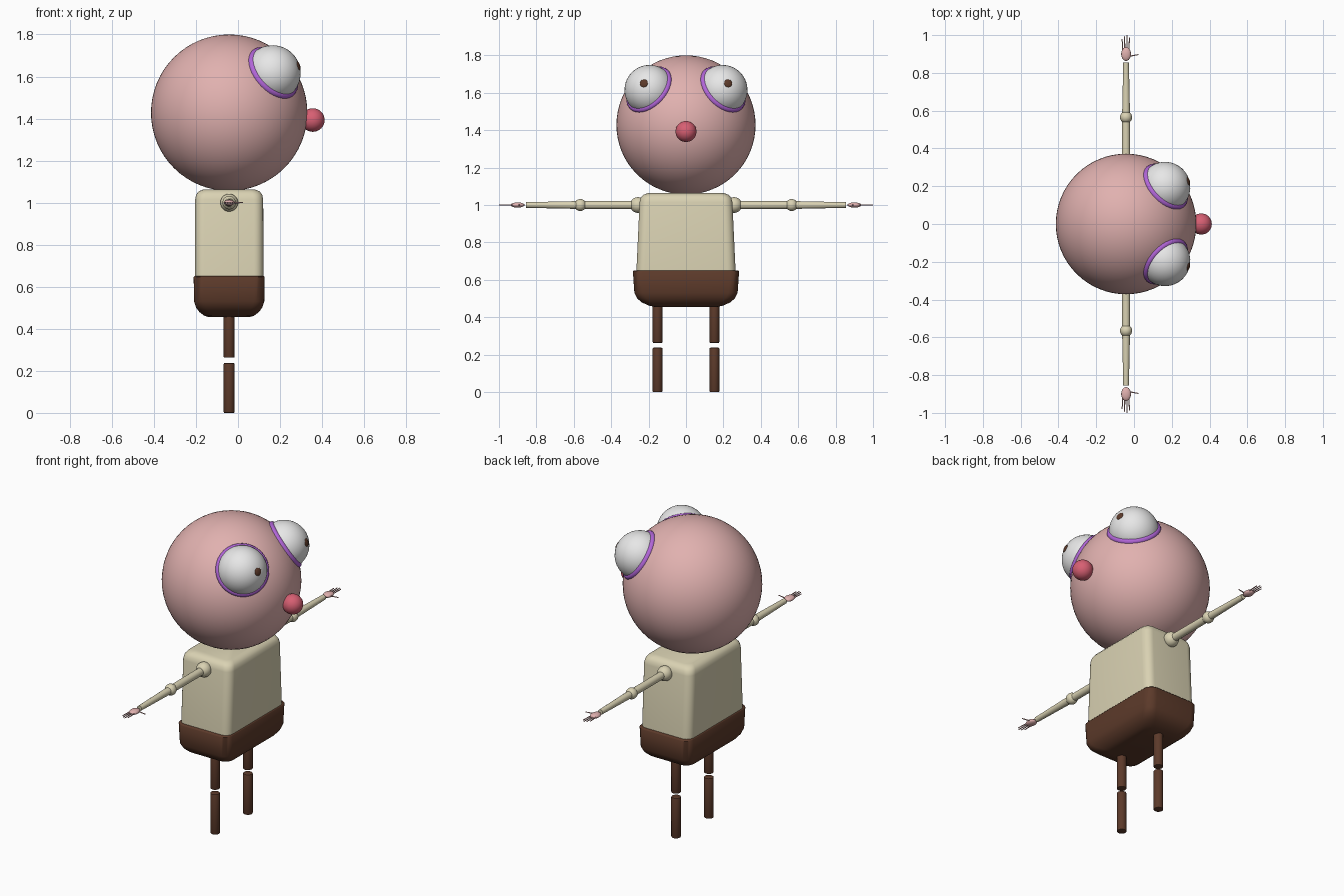
import bpy, bmesh, math
from mathutils import Vector, Matrix

if "Cube" in bpy.data.objects:
    bpy.data.objects.remove(bpy.data.objects["Cube"])

CX = -0.042                                   # body axis in x; the figure faces +x


def mat(name, r, g, b):
    m = bpy.data.materials.new(name)
    m.diffuse_color = (r, g, b, 1)
    m.use_nodes = True
    m.node_tree.nodes["Principled BSDF"].inputs["Base Color"].default_value = m.diffuse_color
    return m


SKIN = mat("skin_pink", 0.75, 0.44, 0.43)
SHIRT = mat("cream", 0.70, 0.645, 0.45)
BROWN = mat("dark_brown", 0.107, 0.042, 0.023)
WHITE = mat("eye_white", 0.80, 0.80, 0.80)
PURPLE = mat("purple", 0.44, 0.13, 0.68)
RED = mat("nose_red", 0.68, 0.115, 0.17)


def finish(bm, name, material, angle=40):
    bmesh.ops.recalc_face_normals(bm, faces=bm.faces)
    me = bpy.data.meshes.new(name)
    bm.to_mesh(me)
    bm.free()
    me.materials.append(material)
    ob = bpy.data.objects.new(name, me)
    bpy.context.collection.objects.link(ob)
    bpy.ops.object.select_all(action='DESELECT')
    ob.select_set(True)
    bpy.context.view_layer.objects.active = ob
    bpy.ops.object.shade_smooth_by_angle(angle=math.radians(angle))
    return ob


def turn(direction):
    return Vector(direction).to_track_quat('Z', 'Y').to_matrix().to_4x4()


def ball(name, loc, size, material, axis=(0, 0, 1), seg=32):
    """Ellipsoid whose local z points along axis."""
    bm = bmesh.new()
    bmesh.ops.create_uvsphere(bm, u_segments=seg, v_segments=seg // 2, radius=1)
    s = Matrix.Diagonal((*size, 1))
    bm.transform(Matrix.Translation(loc) @ turn(axis) @ s)
    return finish(bm, name, material)


def rod(name, a, b, r1, r2, material, seg=24, bevel=0.0):
    """Capped, optionally edge-rounded cylinder from a to b."""
    a, b = Vector(a), Vector(b)
    bm = bmesh.new()
    bmesh.ops.create_cone(bm, cap_ends=True, segments=seg, radius1=r1, radius2=r2,
                          depth=(b - a).length)
    if bevel:
        rim = [e for e in bm.edges if any(len(f.verts) > 4 for f in e.link_faces)]
        bmesh.ops.bevel(bm, geom=rim, offset=bevel, segments=2, affect='EDGES', profile=0.5)
    bm.transform(Matrix.Translation((a + b) / 2) @ turn(b - a))
    return finish(bm, name, material)


def ring(name, loc, axis, R, r, material, n=48, k=12):
    bm = bmesh.new()
    rows = []
    for i in range(n):
        t = 2 * math.pi * i / n
        rows.append([])
        for j in range(k):
            p = 2 * math.pi * j / k
            q = R + r * math.cos(p)
            rows[-1].append(bm.verts.new((q * math.cos(t), q * math.sin(t), r * math.sin(p))))
    for i in range(n):
        for j in range(k):
            u, v = rows[i], rows[(i + 1) % n]
            bm.faces.new((u[j], v[j], v[(j + 1) % k], u[(j + 1) % k]))
    bm.transform(Matrix.Translation(loc) @ turn(axis))
    return finish(bm, name, material)


def rounded_loft(name, sections, material, steps=6):
    """Skin rounded rectangles given as (z, half x, half y, corner radius)."""
    bm = bmesh.new()
    loops = []
    for z, hx, hy, r in sections:
        loop = []
        for c, (sx, sy) in enumerate(((1, 1), (-1, 1), (-1, -1), (1, -1))):
            for i in range(steps + 1):
                t = math.pi / 2 * (c + i / steps)
                loop.append(bm.verts.new((CX + sx * (hx - r) + r * math.cos(t),
                                          sy * (hy - r) + r * math.sin(t), z)))
        loops.append(loop)
    n = len(loops[0])
    for a, b in zip(loops, loops[1:]):
        for i in range(n):
            bm.faces.new((a[i], a[(i + 1) % n], b[(i + 1) % n], b[i]))
    bm.faces.new(loops[0])
    bm.faces.new(loops[-1])
    return finish(bm, name, material, 50)


# Torso and shorts
rounded_loft("shirt", [(0.63, 0.163, 0.266, 0.045), (1.015, 0.162, 0.248, 0.045),
                       (1.038, 0.157, 0.242, 0.045), (1.054, 0.145, 0.229, 0.042),
                       (1.063, 0.122, 0.206, 0.035)], SHIRT)
rounded_loft("shorts", [(0.455, 0.095, 0.165, 0.04), (0.462, 0.118, 0.198, 0.045),
                        (0.480, 0.142, 0.238, 0.05), (0.502, 0.158, 0.262, 0.05),
                        (0.530, 0.167, 0.276, 0.05), (0.646, 0.169, 0.284, 0.05),
                        (0.651, 0.165, 0.280, 0.05)], BROWN)

# Head and nose
HEAD = Vector((CX, 0, 1.428))
ball("head", HEAD, (0.372,) * 3, SKIN, seg=64)
ball("nose", (0.356, 0, 1.393), (0.056,) * 3, RED)

for s, side in ((1, "left"), (-1, "right")):
    # Eye, lid ring and pupil
    eye = Vector((0.164, s * 0.195, 1.615))
    out = (eye - HEAD).normalized()
    ball(side + "_eye", eye, (0.134,) * 3, WHITE, out, 40)
    ring(side + "_eye_ring", eye + out * 0.004, out, 0.126, 0.019, PURPLE)
    look = Vector((0.126, s * 0.031, 0.036)).normalized()
    ball(side + "_pupil", eye + look * 0.131, (0.022, 0.022, 0.008), BROWN, look, 20)

    # Leg in two pieces with a gap at the knee
    y = s * 0.152
    rod(side + "_upper_leg", (CX, y, 0.263), (CX, y, 0.50), 0.026, 0.026, BROWN, bevel=0.004)
    rod(side + "_lower_leg", (CX, y, 0.0), (CX, y, 0.237), 0.026, 0.026, BROWN, bevel=0.004)

    # Arm
    def at(y, x=CX, z=1.0):
        return (x, s * y, z)
    ball(side + "_shoulder", at(0.257), (0.042,) * 3, SHIRT)
    rod(side + "_upper_arm", at(0.26), at(0.56), 0.022, 0.021, SHIRT)
    ball(side + "_elbow", at(0.565), (0.032,) * 3, SHIRT)
    rod(side + "_forearm", at(0.57), at(0.855), 0.021, 0.015, SHIRT)

    # Hand with four thin fingers and a forward thumb
    ball(side + "_palm", at(0.900), (0.026, 0.037, 0.014), SKIN, seg=20)
    for i, (x, tip) in enumerate(((-0.063, 0.980), (-0.050, 0.994),
                                  (-0.037, 1.000), (-0.024, 0.988))):
        rod(f"{side}_finger_{i + 1}", at(0.91, CX + (x - CX) * 0.8), at(tip, x),
            0.0035, 0.0025, SKIN, 8)
    rod(side + "_thumb", at(0.887, CX + 0.01), at(0.897, 0.024), 0.0035, 0.0025, SKIN, 8)
